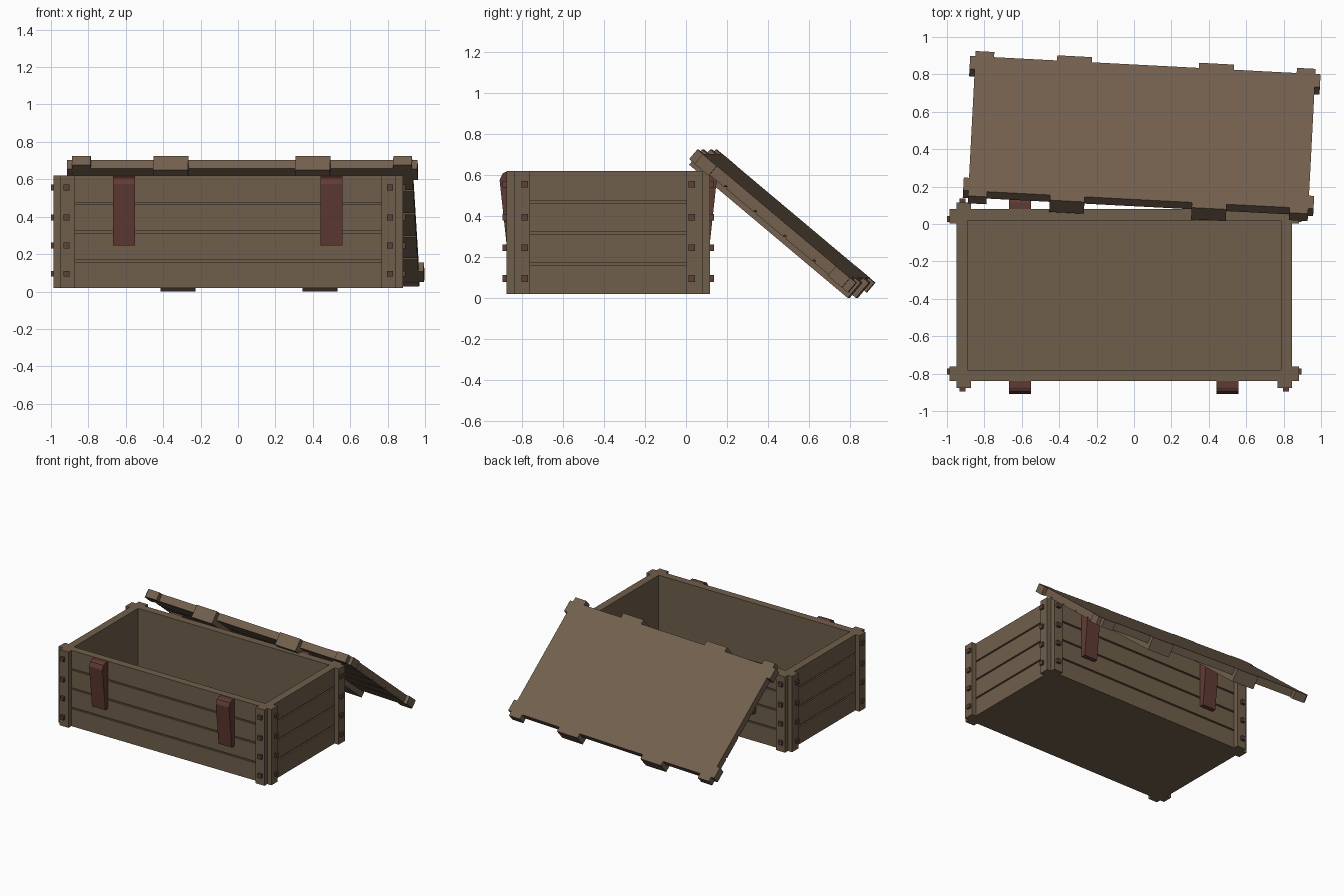
import bpy, bmesh, math
from mathutils import Matrix, Vector

if "Cube" in bpy.data.objects:
    bpy.data.objects.remove(bpy.data.objects["Cube"])


def material(name, rgb):
    m = bpy.data.materials.new(name)
    lin = [((c / 255 + 0.055) / 1.055) ** 2.4 for c in rgb]
    m.diffuse_color = (*lin, 1)
    m.use_nodes = True
    m.node_tree.nodes["Principled BSDF"].inputs["Base Color"].default_value = m.diffuse_color
    return m


WOOD = material("brown wood", (112, 95, 75))
LID = material("lid wood", (115, 96, 78))
STRAP = material("red brown leather", (96, 59, 52))
BOLT = material("dark rust bolt", (92, 65, 55))


def finish(name, bm, mat, matrix=None):
    bmesh.ops.recalc_face_normals(bm, faces=bm.faces[:])
    me = bpy.data.meshes.new(name)
    bm.to_mesh(me)
    bm.free()
    me.materials.append(mat)
    ob = bpy.data.objects.new(name, me)
    bpy.context.collection.objects.link(ob)
    if matrix:
        ob.matrix_world = matrix
    return ob


def add_box(bm, xs, ys, zs):
    lo = Vector([min(r) for r in (xs, ys, zs)])
    hi = Vector([max(r) for r in (xs, ys, zs)])
    m = Matrix.Translation((lo + hi) / 2) @ Matrix.Diagonal((*(hi - lo), 1))
    bmesh.ops.create_cube(bm, size=1, matrix=m)


# Crate frame: local centre, half sizes, base and top heights
CRATE = Matrix.Translation((-0.0525, -0.38, 0))
HX, HY, Z0, Z1 = 0.8975, 0.46, 0.02, 0.62
SIGNS = [(sx, sy) for sx in (-1, 1) for sy in (-1, 1)]

# Hollow crate body: wall profile with plank grooves swept round a rectangle
profile = [(0, Z0)]
for zg in (0.165, 0.318, 0.47):
    profile += [(0, zg - 0.006), (0.012, zg - 0.006), (0.012, zg + 0.006), (0, zg + 0.006)]
profile += [(0, Z1), (0.06, Z1), (0.06, 0.06)]
bm = bmesh.new()
rings = []
for inset, z in profile:
    x, y = HX - inset, HY - inset
    rings.append([bm.verts.new((a, b, z)) for a, b in ((-x, -y), (x, -y), (x, y), (-x, y))])
for r, s in zip(rings, rings[1:]):
    for i in range(4):
        j = (i + 1) % 4
        bm.faces.new((r[i], r[j], s[j], s[i]))
bm.faces.new(rings[0][::-1])
bm.faces.new(rings[-1])
finish("crate_body", bm, WOOD, CRATE)

# Corner posts (two boards per corner) and their bolts
posts, bolts = bmesh.new(), bmesh.new()
W, T, B, P = 0.078, 0.036, 0.016, 0.02
for sx, sy in SIGNS:
    add_box(posts, (sx * HX, sx * (HX - W)), (sy * HY, sy * (HY + T)), (Z0, Z1))
    add_box(posts, (sx * HX, sx * (HX + T)), (sy * HY, sy * (HY - W)), (Z0, Z1))
    bx, by = sx * (HX - 0.033), sy * (HY - 0.052)
    for z in (0.095, 0.245, 0.395, 0.556):
        add_box(bolts, (bx - B, bx + B), (sy * (HY + T), sy * (HY + T + P)), (z - B, z + B))
        add_box(bolts, (sx * (HX + T), sx * (HX + T + P - 0.005)), (by - B, by + B), (z - B, z + B))
finish("corner_posts", posts, WOOD, CRATE)
finish("corner_bolts", bolts, BOLT, CRATE)

# Leaning straps on front and back, extruded side profile
strap_profile = [(0, 0.245), (0.034, 0.245), (0.07, 0.575), (0.055, 0.608), (0.035, 0.617), (0, 0.617)]
for side, sy in (("front", -1), ("back", 1)):
    bm = bmesh.new()
    for cx in (-0.557, 0.5525):
        a, b = [[bm.verts.new((cx + d, sy * (HY + o), z)) for o, z in strap_profile] for d in (-0.058, 0.058)]
        bm.faces.new(a)
        bm.faces.new(b[::-1])
        for i in range(len(a)):
            j = (i + 1) % len(a)
            bm.faces.new((a[i], a[j], b[j], b[i]))
    finish(side + "_straps", bm, STRAP, CRATE)

# Lid leaning against the back: flat face at local z = 0, boards below
LEAN = (Matrix.Translation((0.042, 0.49, 0.40)) @ Matrix.Rotation(math.radians(-3), 4, 'Z')
        @ Matrix.Rotation(math.radians(-40), 4, 'X'))
LX, LY = 0.91, 0.47
bm = bmesh.new()
add_box(bm, (-LX, LX), (-LY, LY), (-0.045, 0))
finish("lid_panel", bm, LID, LEAN)

# Planks on the underside with narrow gaps
bm = bmesh.new()
n = 5
for i in range(n):
    y0 = -LY + 2 * LY * i / n + (0.006 if i else 0)
    y1 = -LY + 2 * LY * (i + 1) / n - (0.006 if i < n - 1 else 0)
    add_box(bm, (-LX, LX), (y0, y1), (-0.057, -0.045))
finish("lid_planks", bm, WOOD, LEAN)

# Cross battens and corner plates
bm = bmesh.new()
for cx in (-0.38, 0.38):
    add_box(bm, (cx - 0.093, cx + 0.093), (-LY - 0.036, LY + 0.036), (-0.098, -0.057))
    for sy in (-1, 1):
        add_box(bm, (cx - 0.093, cx + 0.093), (sy * LY, sy * (LY + 0.036)), (-0.057, 0))
finish("lid_battens", bm, LID, LEAN)
bm = bmesh.new()
for sx, sy in SIGNS:
    add_box(bm, (sx * LX, sx * (LX - 0.1)), (sy * LY, sy * (LY + 0.036)), (-0.062, 0))
    add_box(bm, (sx * LX, sx * (LX + 0.028)), (sy * LY, sy * (LY - 0.09)), (-0.062, 0))
finish("lid_corner_plates", bm, LID, LEAN)
